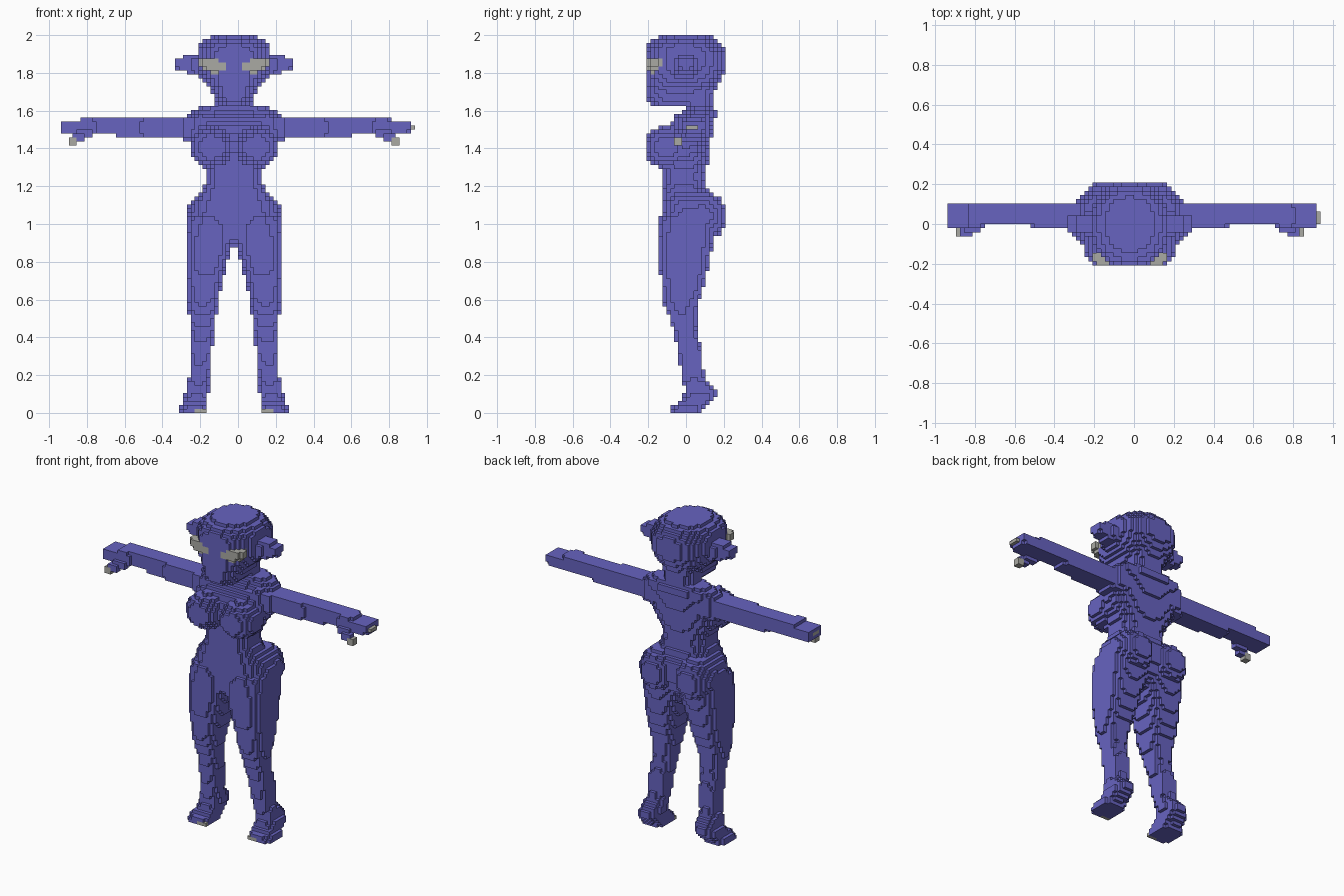
import bpy
import bmesh
from math import floor, ceil
from mathutils import Vector

cube = bpy.data.objects.get("Cube")
if cube:
    bpy.data.objects.remove(cube)

UNIT = 2 / 96                      # edge of one block
CENTRE = Vector((-UNIT, 0, 0))     # body axis, a little off the middle


def make_material(name, colour):
    mat = bpy.data.materials.new(name)
    mat.use_nodes = True
    mat.diffuse_color = (*colour, 1)
    mat.node_tree.nodes["Principled BSDF"].inputs["Base Color"].default_value = (*colour, 1)
    return mat


SKIN = make_material("violet skin", (0.135, 0.125, 0.53))
GREY = make_material("pale grey", (0.4, 0.4, 0.37))

blocks = {}    # block index -> (part name, material)


def fill(name, inside, low, high, side=1, mat=SKIN):
    """Fill every block whose middle lies inside the shape."""
    for i in range(floor(low[0]), ceil(high[0])):
        for j in range(max(-10, floor(low[1])), min(10, ceil(high[1]))):
            for k in range(max(0, floor(low[2])), ceil(high[2])):
                if inside(i + 0.5, j + 0.5, k + 0.5):
                    blocks[(i if side > 0 else -1 - i, j, k)] = (name, mat)


def ellipsoid(name, centre, radii, side=1, mat=SKIN, slant=0):
    def inside(*p):
        d = [p[n] - centre[n] for n in range(3)]
        d[2] -= slant * d[0]
        return sum((d[n] / radii[n]) ** 2 for n in range(3)) <= 1
    low = [c - r - 2 for c, r in zip(centre, radii)]
    high = [c + r + 2 for c, r in zip(centre, radii)]
    fill(name, inside, low, high, side, mat)


def box(name, low, high, side=1, mat=SKIN):
    fill(name, lambda *p: True, low, high, side, mat)


def loft(name, rows, axis=2, power=2.5, side=1):
    """Rounded sections (position, a0, a1, b0, b1) blended along an axis."""
    rows = sorted(rows)

    def inside(x, y, z):
        t, a, b = (z, x, y) if axis == 2 else (x, y, z)
        for r, q in zip(rows, rows[1:]):
            if r[0] <= t <= q[0]:
                f = (t - r[0]) / (q[0] - r[0])
                a0, a1, b0, b1 = (u + (v - u) * f for u, v in zip(r[1:], q[1:]))
                u = (2 * a - a0 - a1) / (a1 - a0)
                v = (2 * b - b0 - b1) / (b1 - b0)
                return abs(u) ** power + abs(v) ** power <= 1
        return False
    a_low, b_low = (min(r[n] for r in rows) for n in (1, 3))
    a_high, b_high = (max(r[n] for r in rows) for n in (2, 4))
    start, end = rows[0][0], rows[-1][0]
    if axis == 2:
        fill(name, inside, (a_low, b_low, start), (a_high, b_high, end), side)
    else:
        fill(name, inside, (start, a_low, b_low), (end, a_high, b_high), side)


def symmetric(rows):
    return [(z, -x, x, front, back) for z, x, front, back in rows]


# Torso: shoulders, ribs, waist and hips
loft("torso", symmetric([
    (78, 8, 0, 7), (76, 12, -1, 8), (74, 12, -4, 7), (70, 11.5, -6, 6.5),
    (66, 10, -6.5, 6), (63, 8, -6.5, 5.5), (60, 7, -6.5, 5), (57, 8, -6.5, 5.5),
    (54, 10.5, -6.5, 7.5), (50, 12.2, -6.5, 8), (45, 12.2, -6.5, 7),
    (42, 9, -4, 4)]))

# Neck
loft("neck", symmetric([(74, 6, -1, 7.5), (77, 5, 0, 7), (84, 5, -2, 7.5)]))

# Head, round on top and tapering to the chin
loft("head", symmetric([
    (96, 5, -6, 6), (94, 8.5, -9.5, 8.5), (92, 9.3, -10.4, 10), (88, 9.3, -10.4, 10.3),
    (85, 8.5, -10.4, 9), (82, 6, -10.4, 7.5), (79, 4.8, -10.2, 7),
    (77.8, 4, -8, 6)]), power=2.3)

for side, word in ((1, "left"), (-1, "right")):
    # Leg and raised heel
    loft(word + "_leg", [
        (50, 0, 12.2, -6.5, 8), (44, 0, 12.2, -7, 7), (38, 1.8, 12.2, -7, 6),
        (33, 3, 12, -6.2, 5), (27, 4.2, 11.6, -5.5, 3), (21, 5, 11.3, -3, 2.5),
        (15, 5.7, 11.3, -2, 4.3), (9, 6.4, 11.4, -1, 4.6), (7, 6.4, 12, -0.5, 6.5),
        (5, 6.5, 12.5, -0.5, 8.3), (3, 6.5, 13, -1.5, 6.5), (2, 6.6, 13.6, -3.5, 5),
        (0, 6.6, 14, -4.6, 3.5)], power=3, side=side)
    box(word + "_toenail", (7, -4, 0), (10, -3, 1), side, GREY)

    # Rounded masses of the chest and seat
    ellipsoid(word + "_breast", (5.7, -5, 67.5), (5.7, 5.6, 5.2), side)
    ellipsoid(word + "_buttock", (6, 4, 50), (6, 6.4, 6.5), side)

    # Arm held straight out, ending in a flat hand
    tip = 45 if side > 0 else 44
    loft(word + "_arm", [
        (8, -3, 6, 69, 76), (13, -1.5, 5.2, 69.5, 75), (26, -0.3, 5, 70, 75),
        (34, -0.2, 5, 71, 75), (38, -1.2, 5.2, 71, 74.6),
        (tip, -1.2, 5.2, 71.5, 74.2)], axis=0, power=7, side=side)
    box(word + "_thumb", (36, -2, 70), (40, 0, 72), side)
    box(word + "_thumb", (38, -3, 69), (41, -1, 71), side)
    box(word + "_thumb_nail", (40, -3, 68), (42, -1, 70), side, GREY)
    box(word + "_finger_nail", (tip - 1, 0, 72), (tip + (side > 0), 3, 73), side, GREY)

    # Ear pointing outward
    loft(word + "_ear", [
        (7, -3, 3, 85, 91), (11, -2.5, 2.5, 86, 91), (15, -1.5, 1.5, 87.5, 90.2)],
        axis=0, power=4, side=side)

    # Slanted eye bulging from the face
    ellipsoid(word + "_eye", (5, -8, 88.3), (3.8, 2.6, 2), side, GREY, slant=0.2)

# Navel dent
for i in range(-2, 2):
    blocks.pop((i, -7, 55), None)

# The four corners of each block side, for the six directions
SIDES = []
for axis in range(3):
    for sign in (0, 1):
        corners = []
        for a, b in ((0, 0), (1, 0), (1, 1), (0, 1)):
            corner = [0, 0, 0]
            corner[axis], corner[axis - 2], corner[axis - 1] = sign, a, b
            corners.append(tuple(corner))
        step = [0, 0, 0]
        step[axis] = 2 * sign - 1
        SIDES.append((step, corners if sign else corners[::-1]))


def build(name):
    """Skin one part, leaving out sides that touch another block."""
    bm = bmesh.new()
    points = {}
    mat = SKIN
    for cell, (owner, cell_mat) in blocks.items():
        if owner != name:
            continue
        mat = cell_mat
        for step, corners in SIDES:
            if tuple(c + s for c, s in zip(cell, step)) in blocks:
                continue
            verts = []
            for corner in corners:
                key = tuple(c + d for c, d in zip(cell, corner))
                if key not in points:
                    points[key] = bm.verts.new(Vector(key) * UNIT + CENTRE)
                verts.append(points[key])
            bm.faces.new(verts)
    mesh = bpy.data.meshes.new(name)
    bm.to_mesh(mesh)
    bm.free()
    mesh.materials.append(mat)
    bpy.context.collection.objects.link(bpy.data.objects.new(name, mesh))


for part in sorted({owner for owner, _ in blocks.values()}):
    build(part)
